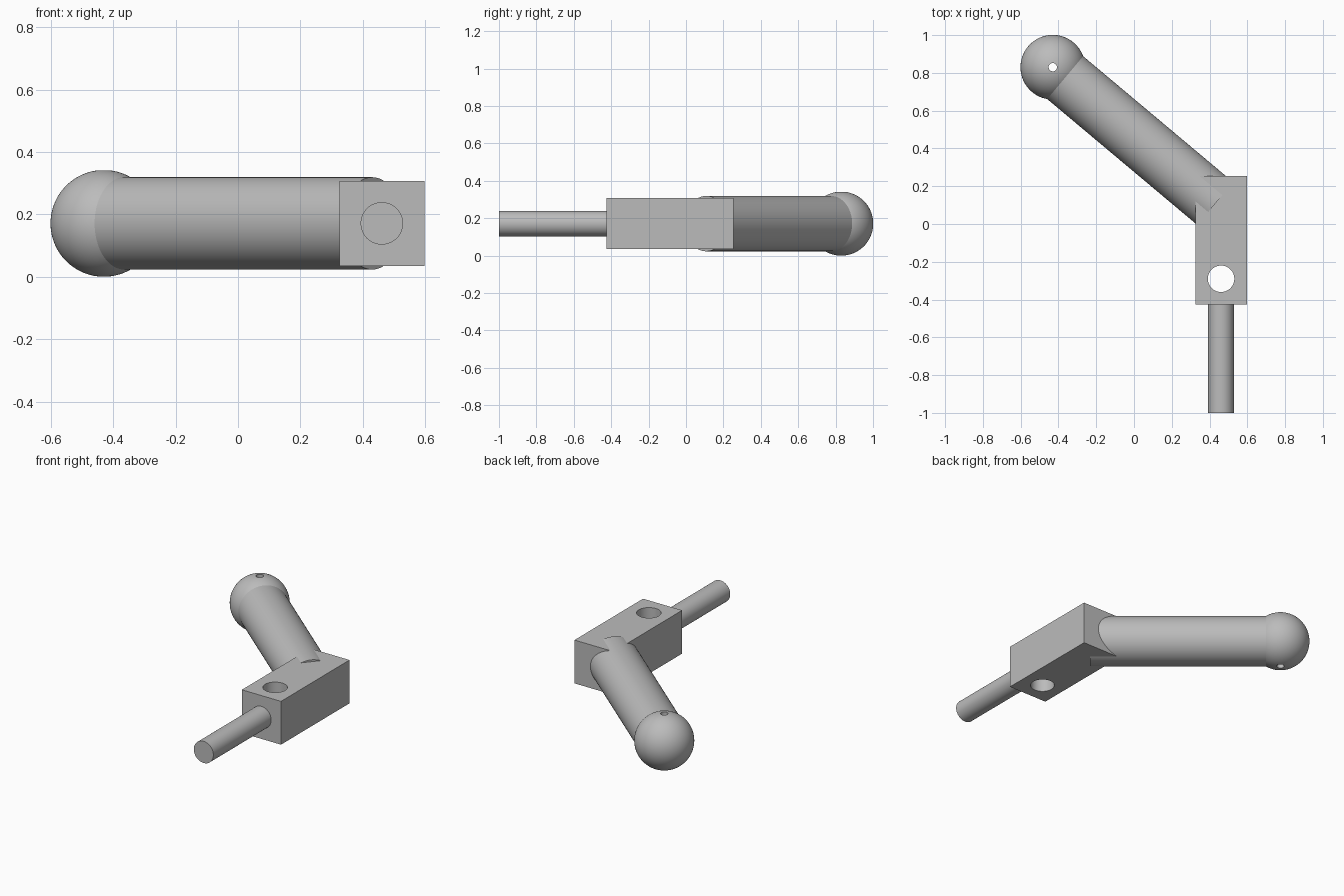
import bpy, bmesh
from math import radians, sin, cos, asin, pi
from mathutils import Matrix, Vector

cube = bpy.data.objects.get("Cube")
if cube:
    bpy.data.objects.remove(cube, do_unlink=True)

MID_Z = 0.171                     # shared centre height
BALL = Vector((-0.43, 0.83, MID_Z))
BALL_R = 0.171
ARM_DIR = Vector((cos(radians(40)), -sin(radians(40)), 0))
BLOCK_X = 0.461

grey = bpy.data.materials.new("plain grey")
grey.use_nodes = True
colour = (0.5, 0.5, 0.5, 1)
grey.diffuse_color = colour
grey.node_tree.nodes["Principled BSDF"].inputs["Base Color"].default_value = colour


def finish(name, bm):
    bmesh.ops.recalc_face_normals(bm, faces=bm.faces)
    mesh = bpy.data.meshes.new(name)
    bm.to_mesh(mesh)
    bm.free()
    mesh.materials.append(grey)
    ob = bpy.data.objects.new(name, mesh)
    bpy.context.collection.objects.link(ob)
    return ob


def smooth(ob):
    bpy.ops.object.select_all(action='DESELECT')
    ob.select_set(True)
    bpy.context.view_layer.objects.active = ob
    bpy.ops.object.shade_smooth_by_angle(angle=radians(30))


def rod(name, start, end, radius):
    axis = end - start
    turn = axis.to_track_quat('Z', 'Y').to_matrix().to_4x4()
    bm = bmesh.new()
    bmesh.ops.create_cone(bm, cap_ends=True, segments=96, radius1=radius, radius2=radius,
                          depth=axis.length,
                          matrix=Matrix.Translation((start + end) / 2) @ turn)
    return finish(name, bm)


# Ball with a narrow vertical bore, turned from a closed profile
bm = bmesh.new()
edge_angle = asin(0.022 / BALL_R)
steps = 48
angles = [edge_angle + (pi - 2 * edge_angle) * i / steps for i in range(steps + 1)]
ring = [bm.verts.new(BALL + BALL_R * Vector((sin(a), 0, cos(a)))) for a in angles]
edges = [bm.edges.new((ring[i], ring[(i + 1) % len(ring)])) for i in range(len(ring))]
bmesh.ops.spin(bm, geom=ring + edges, cent=BALL, axis=(0, 0, 1), angle=2 * pi, steps=96)
bmesh.ops.remove_doubles(bm, verts=bm.verts, dist=0.0001)
smooth(finish("ball_end", bm))

# Thick slanted arm from the ball into the block
smooth(rod("slanted_arm", BALL + ARM_DIR * 0.06, BALL + ARM_DIR * 1.123, 0.148))

# Square block
bm = bmesh.new()
bmesh.ops.create_cube(bm, size=1, matrix=Matrix.Translation((BLOCK_X, -0.086, MID_Z))
                      @ Matrix.Diagonal((0.272, 0.68, 0.272, 1)))
block = finish("square_block", bm)

# Round hole through the block
hole = Vector((BLOCK_X, -0.29, 0))
cutter = rod("hole_cutter", hole + Vector((0, 0, -0.1)), hole + Vector((0, 0, 0.5)), 0.07)
cutter.hide_render = True
cut = block.modifiers.new("hole", 'BOOLEAN')
cut.operation = 'DIFFERENCE'
cut.solver = 'EXACT'
cut.object = cutter
bpy.ops.object.select_all(action='DESELECT')
block.select_set(True)
bpy.context.view_layer.objects.active = block
bpy.ops.object.modifier_apply(modifier=cut.name)
bpy.data.objects.remove(cutter, do_unlink=True)
smooth(block)

# Thin rod out of the front of the block
smooth(rod("front_rod", Vector((BLOCK_X, -1, MID_Z)), Vector((BLOCK_X, -0.40, MID_Z)), 0.068))
